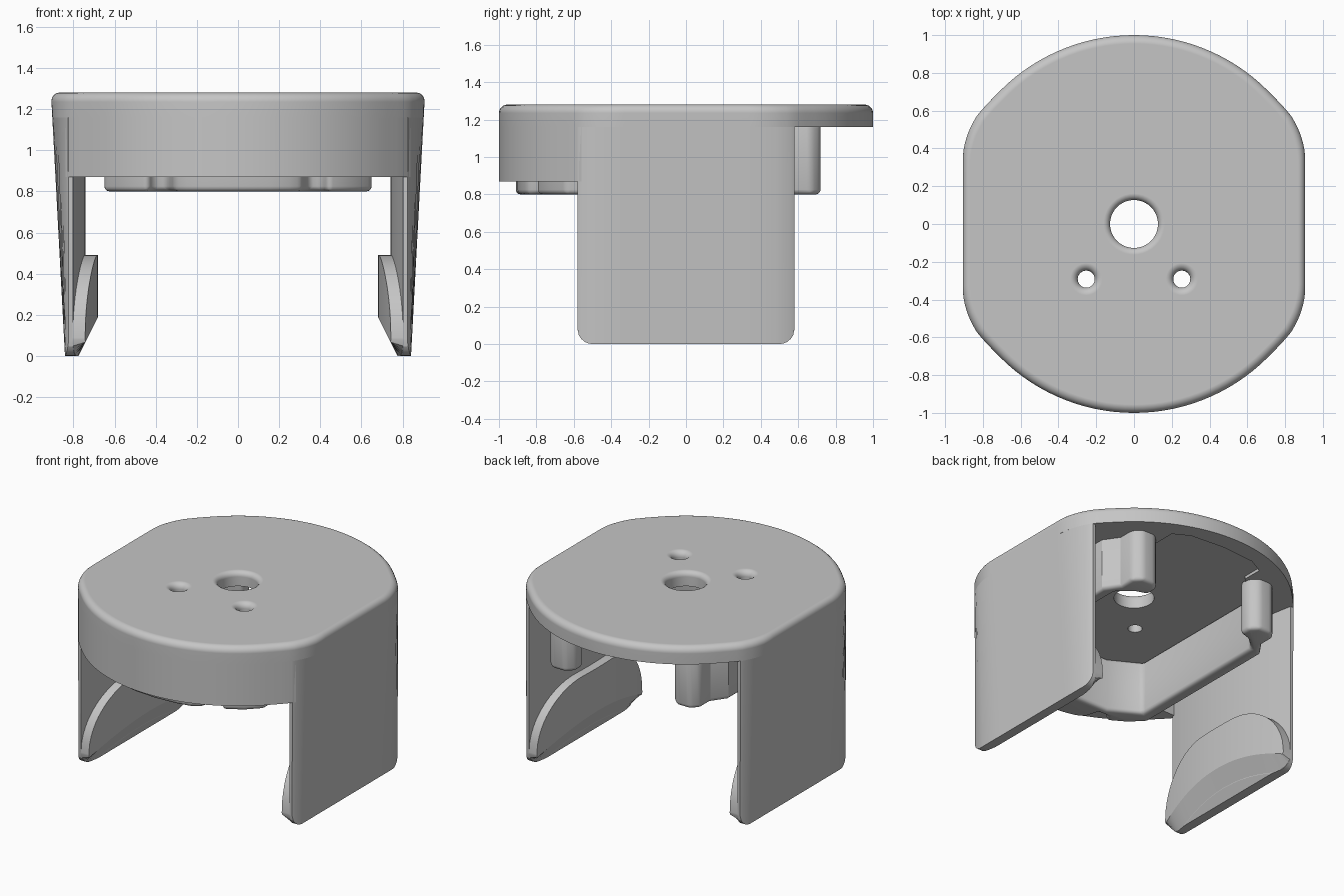
import bpy, bmesh, math

cube = bpy.data.objects.get("Cube")
if cube:
    bpy.data.objects.remove(cube)

grey = bpy.data.materials.new("plain_grey")
grey.use_nodes = True
grey.diffuse_color = (0.56, 0.56, 0.56, 1)
grey.node_tree.nodes["Principled BSDF"].inputs["Base Color"].default_value = (0.56, 0.56, 0.56, 1)

TOP, UNDER, SKIRT, LOW = 1.28, 1.16, 0.87, 0.80


def loft(name, rings):
    """Skin a list of equal-length closed rings and cap both ends."""
    bm = bmesh.new()
    rows = [[bm.verts.new(p) for p in ring] for ring in rings]
    n = len(rows[0])
    for a, b in zip(rows, rows[1:]):
        for i in range(n):
            j = (i + 1) % n
            bm.faces.new((a[i], a[j], b[j], b[i]))
    bm.faces.new(rows[0][::-1])
    bm.faces.new(rows[-1])
    bmesh.ops.recalc_face_normals(bm, faces=bm.faces)
    mesh = bpy.data.meshes.new(name)
    bm.to_mesh(mesh)
    bm.free()
    obj = bpy.data.objects.new(name, mesh)
    bpy.context.collection.objects.link(obj)
    mesh.materials.append(grey)
    return obj


def activate(obj):
    bpy.ops.object.select_all(action='DESELECT')
    obj.select_set(True)
    bpy.context.view_layer.objects.active = obj


def smooth(obj, angle=32):
    activate(obj)
    bpy.ops.object.shade_smooth_by_angle(angle=math.radians(angle))


def cut(obj, cutter):
    activate(obj)
    mod = obj.modifiers.new("cut", 'BOOLEAN')
    mod.operation, mod.solver, mod.object = 'DIFFERENCE', 'EXACT', cutter
    bpy.ops.object.modifier_apply(modifier=mod.name)
    bpy.data.objects.remove(cutter)


def mirrored(half):
    """Right half of a closed outline, completed on the left."""
    return half + [(-x, y) for x, y in reversed(half) if x > 1e-6]


def prism(name, outline, z0, z1):
    return loft(name, [[(x, y, z) for x, y in outline] for z in (z0, z1)])


def outer_x(y, z):
    """Upright round body, blended into flat sides that lean inward going down."""
    y = abs(y)
    body = math.sqrt(max(0, 1 - y * y)) + 0.012 * max(0, 1 - abs(y - 0.57) / 0.12)
    flat = 0.909 - 0.068 * (1 - z / TOP)
    blend = max(0, 1 - abs(body - flat) / 0.04)
    return min(body, flat) - 0.01 * blend ** 2


arc_ys = [math.cos(math.radians(a)) for a in range(0, 48, 3)]
side_ys = [0.69, 0.64, 0.60, 0.57, 0.54, 0.51, 0.48, 0.45, 0.42, 0.39, 0.36, 0.33, 0.2]
right_ys = [y for y in arc_ys if y > 0.7] + side_ys
right_ys += [0] + [-y for y in reversed(right_ys)]

# Top plate with a rounded upper rim
R = 0.045
levels = [(UNDER, 0)] + [(TOP - R + R * math.sin(t), R * (1 - math.cos(t)))
                         for t in (math.pi / 2 * i / 6 for i in range(7))]
plate = loft("top_plate", [[(x * (1 - d), y * (1 - d), z)
                            for x, y in mirrored([(outer_x(y, z), y) for y in right_ys])]
                           for z, d in levels])

# Centre hole and two screw holes with flared mouths
for x, y, r, f in ((0, 0, 0.127, 0.035), (0.253, -0.292, 0.045, 0.04), (-0.253, -0.292, 0.045, 0.04)):
    rows = [(1.1, r), (TOP - f, r)]
    rows += [(TOP - f + f * math.sin(t), r + f * (1 - math.cos(t)))
             for t in (math.pi / 10 * i for i in range(1, 5))]
    rows += [(TOP, r + f), (TOP + 0.05, r + f)]
    angles = [math.tau * i / 40 for i in range(40)]
    cut(plate, loft("hole_cutter", [[(x + q * math.cos(a), y + q * math.sin(a), z) for a in angles]
                                    for z, q in rows]))

# Shallow recess in the underside, with a tongue toward the back
recess = mirrored([(0, 0.88), (0.25, 0.86), (0.36, 0.80), (0.36, 0.66), (0.43, 0.58),
                   (0.58, 0.50), (0.58, -0.6), (0.37, -0.71)])
cut(plate, prism("recess_cutter", recess, UNDER - 0.05, UNDER + 0.02))
smooth(plate)
weighted = plate.modifiers.new("even_normals", 'WEIGHTED_NORMAL')
weighted.keep_sharp = True

# Front skirt, open behind
skirt_ys = [-0.56, -0.60, -0.64, -0.69] + [y for y in right_ys if y < -0.7]
skirt_rings = []
for z in (SKIRT, UNDER):
    inside = [(0.38, -0.72), (0.60, -0.62), (0.60, -0.56)]
    ring = mirrored(inside + [(outer_x(y, z), y) for y in skirt_ys])
    skirt_rings.append([(x, y, z) for x, y in ring])
smooth(loft("front_skirt", skirt_rings))

# Inner liner: side walls, back posts and notched front wall
liner_half = [(0, -0.91), (0.16, -0.90), (0.25, -0.88), (0.31, -0.85), (0.34, -0.75),
              (0.41, -0.75), (0.44, -0.80), (0.56, -0.73), (0.65, -0.64),
              (0.65, 0.46), (0.58, 0.56), (0.58, 0.67), (0.53, 0.72), (0.43, 0.72),
              (0.38, 0.67), (0.38, 0.59), (0.47, 0.56), (0.56, 0.48), (0.56, -0.58), (0.36, -0.69)]
liner = prism("inner_liner", mirrored(liner_half), LOW, UNDER + 0.02)
bevel = liner.modifiers.new("rounded_edges", 'BEVEL')
bevel.width, bevel.segments, bevel.angle_limit = 0.025, 3, math.radians(40)
activate(liner)
bpy.ops.object.modifier_apply(modifier=bevel.name)
smooth(liner)

# Side arms with gripping pads, both trimmed by one sloping plane at the foot
HALF, CORNER, FOOT = 0.58, 0.08, 0.775


def bottom_z(y):
    over = max(0, abs(y) - (HALF - CORNER))
    return CORNER - math.sqrt(max(0, CORNER ** 2 - over ** 2))


def inner_x(y):
    return 0.74 + 0.063 * (y / HALF) ** 2


def pad_top(y):
    t = max(0, abs(y) - 0.15) / (HALF - 0.15)
    return 0.09 + 0.40 * math.sqrt(max(0, 1 - t * t))


half_ys = [0, 0.1, 0.15, 0.2, 0.25, 0.3, 0.35, 0.4, 0.44, 0.48, 0.5, 0.52, 0.54, 0.56, 0.573, HALF]
stations = [-y for y in reversed(half_ys[1:])] + half_ys

for side, label in ((1, "left"), (-1, "right")):
    arm_rings, pad_rings = [], []
    for y in stations:
        low, root, top = bottom_z(y), inner_x(y), pad_top(y)
        slope = max(low + 0.001, 2 * (FOOT - root))
        arm_rings.append([(side * px, y, pz) for px, pz in (
            (outer_x(y, UNDER), UNDER), (outer_x(y, low), low),
            (max(root, FOOT - low / 2), low), (root, slope), (root, UNDER))])
        face = root - 0.06
        chamfer = min(max(low, 2 * (FOOT - face)), top - 0.004)
        pad_rings.append([(side * px, y, pz) for px, pz in (
            (root + 0.002, top), (face, top), (face, chamfer),
            (root + 0.002, min(slope, chamfer - 0.002)))])
    smooth(loft(label + "_arm", arm_rings), 20)
    smooth(loft(label + "_grip_pad", pad_rings), 20)
